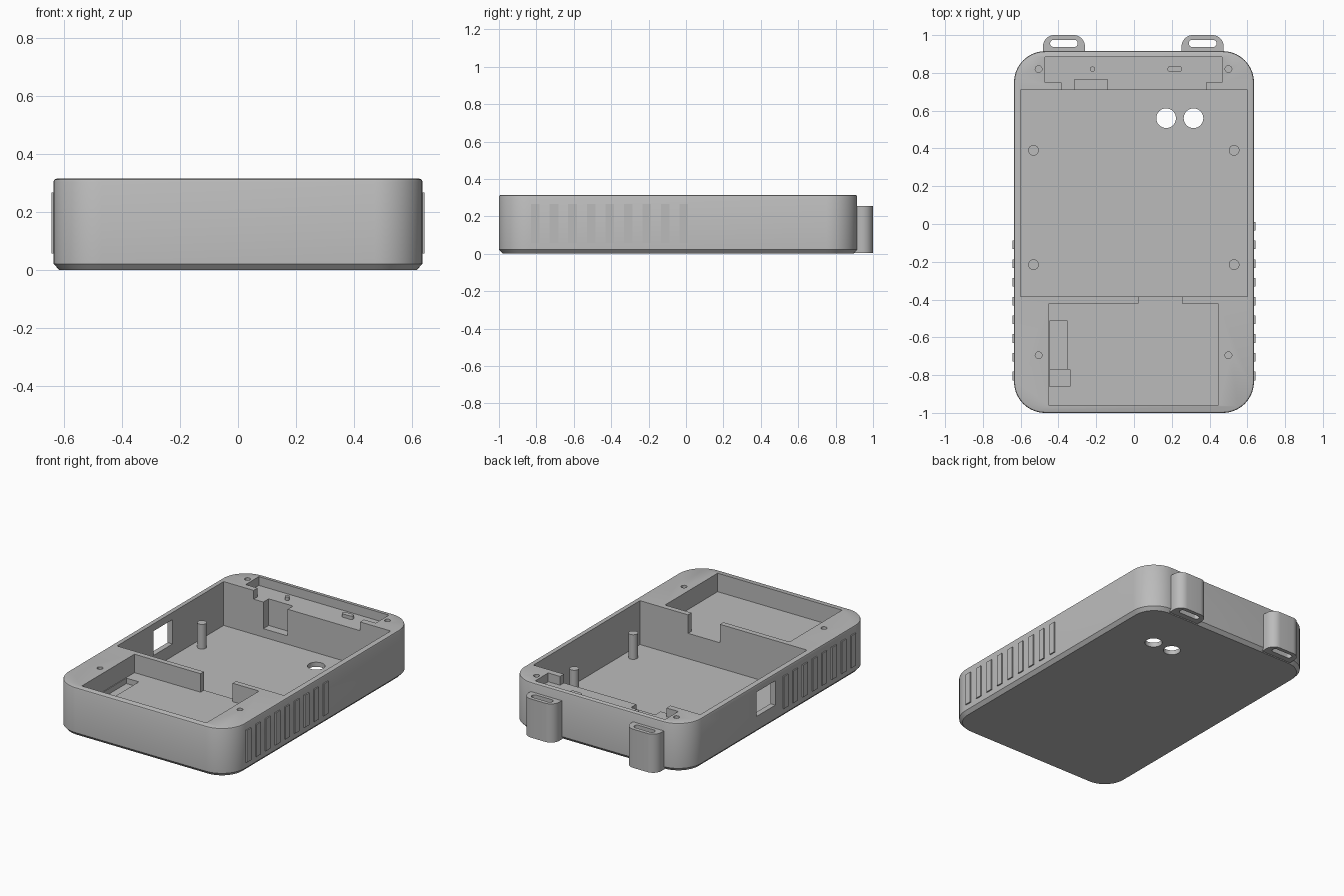
import bpy, bmesh, math

cube = bpy.data.objects.get("Cube")
if cube:
    bpy.data.objects.remove(cube, do_unlink=True)

grey = bpy.data.materials.new("plastic_grey")
grey.use_nodes = True
grey.diffuse_color = (0.5, 0.5, 0.5, 1)
grey.node_tree.nodes["Principled BSDF"].inputs["Base Color"].default_value = (0.5, 0.5, 0.5, 1)


def rounded(x0, x1, y0, y1, r=0.0, r_front=None, steps=10):
    """Counter-clockwise rectangle; r rounds the back corners, r_front the front ones."""
    rf = r if r_front is None else r_front
    pts = []
    for cx, cy, sx, sy, rad, start in ((x1, y1, -1, -1, r, 0), (x0, y1, 1, -1, r, 90),
                                       (x0, y0, 1, 1, rf, 180), (x1, y0, -1, 1, rf, 270)):
        if rad == 0:
            pts.append((cx, cy))
            continue
        for i in range(steps + 1):
            a = math.radians(start + 90 * i / steps)
            pts.append((cx + sx * rad + rad * math.cos(a), cy + sy * rad + rad * math.sin(a)))
    return pts


def circle(x, y, r, n=32):
    return [(x + r * math.cos(math.tau * i / n), y + r * math.sin(math.tau * i / n)) for i in range(n)]


def loft(name, layers):
    """Closed solid through (outline, z) layers with equal point counts."""
    bm = bmesh.new()
    rings = [[bm.verts.new((x, y, z)) for x, y in pts] for pts, z in layers]
    n = len(rings[0])
    for lo, hi in zip(rings, rings[1:]):
        for i in range(n):
            j = (i + 1) % n
            bm.faces.new((lo[i], lo[j], hi[j], hi[i]))
    bm.faces.new(rings[0][::-1])
    bm.faces.new(rings[-1])
    bmesh.ops.recalc_face_normals(bm, faces=bm.faces)
    mesh = bpy.data.meshes.new(name)
    bm.to_mesh(mesh)
    bm.free()
    mesh.materials.append(grey)
    obj = bpy.data.objects.new(name, mesh)
    bpy.context.collection.objects.link(obj)
    return obj


def prism(name, pts, z0, z1):
    return loft(name, [(pts, z0), (pts, z1)])


def activate(obj):
    bpy.ops.object.select_all(action='DESELECT')
    obj.select_set(True)
    bpy.context.view_layer.objects.active = obj


def cut(target, pts, z0, z1):
    cutter = prism("cutter", pts, z0, z1)
    cutter.hide_render = True
    mod = target.modifiers.new("cut", 'BOOLEAN')
    mod.operation = 'DIFFERENCE'
    mod.solver = 'EXACT'
    mod.object = cutter
    activate(target)
    bpy.ops.object.modifier_apply(modifier=mod.name)
    bpy.data.objects.remove(cutter, do_unlink=True)


def smooth(obj):
    activate(obj)
    bpy.ops.object.shade_smooth_by_angle(angle=math.radians(25))


W, FRONT, BACK, TOP, R = 0.635, -1.0, 0.915, 0.315, 0.165
FLOOR, ABOVE = 0.03, 0.4
FRONT_FLOOR, BACK_FLOOR = 0.195, 0.258


def shell(inset):
    return rounded(-W + inset, W - inset, FRONT + inset, BACK - inset, R - inset, steps=14)


# Case body with chamfered base and softened rim
case = loft("case_body", [(shell(0.02), 0), (shell(0), 0.022), (shell(0), TOP - 0.01),
                          (shell(0.003), TOP - 0.003), (shell(0.01), TOP)])

# Main compartment
cut(case, rounded(-0.6, 0.6, -0.385, 0.71), FLOOR, ABOVE)
# Front tray with a gap into the main compartment
cut(case, [(-0.45, -0.96), (0.445, -0.96), (0.445, -0.42), (0.255, -0.42), (0.255, -0.36),
           (0.025, -0.36), (0.025, -0.42), (-0.45, -0.42)], FRONT_FLOOR, ABOVE)
# Back tray, open toward the main compartment
cut(case, [(-0.385, 0.69), (0.38, 0.69), (0.38, 0.75), (0.465, 0.75), (0.465, 0.885),
           (-0.47, 0.885), (-0.47, 0.75), (-0.385, 0.75)], BACK_FLOOR, ABOVE)
# Connector notch and tray recesses
cut(case, rounded(-0.315, -0.14, 0.68, 0.765), 0.085, ABOVE)
cut(case, rounded(-0.445, -0.355, -0.79, -0.51), FRONT_FLOOR - 0.035, 0.25)
cut(case, rounded(-0.448, -0.34, -0.86, -0.77), FRONT_FLOOR - 0.06, 0.25)
# Side window
cut(case, rounded(-0.7, -0.55, -0.01, 0.185), 0.11, 0.268)
# Round openings through the floor
for x in (0.17, 0.315):
    cut(case, circle(x, 0.56, 0.052, 40), -0.1, 0.1)
# Screw holes in the rim
for x in (-0.505, 0.5):
    for y in (-0.695, 0.82):
        cut(case, circle(x, y, 0.018, 20), 0.17, ABOVE)
smooth(case)

# Mounting posts
for side, x in (("right", -0.532), ("left", 0.53)):
    for end, y in (("front", -0.215), ("back", 0.39)):
        smooth(prism(f"{end}_{side}_post", circle(x, y, 0.028), FLOOR - 0.01, 0.19))

# Locating pins in the back tray
smooth(prism("round_pin", circle(-0.22, 0.82, 0.014, 20), BACK_FLOOR - 0.01, BACK_FLOOR + 0.022))
smooth(prism("oblong_pin", rounded(0.177, 0.255, 0.805, 0.835, 0.0149), BACK_FLOOR - 0.01, BACK_FLOOR + 0.022))

# Grip ribs along both sides
for side, s, count in (("left", 1, 9), ("right", -1, 8)):
    for i in range(count):
        y = -0.805 + 0.0992 * i
        xs = sorted((s * 0.625, s * 0.643))
        prism(f"{side}_grip_rib_{i + 1}", rounded(*xs, y - 0.023, y + 0.023), 0.058, 0.267)

# Strap loops on the back
for side, x0, x1 in (("right", -0.482, -0.26), ("left", 0.252, 0.475)):
    loop = prism(f"{side}_strap_loop", rounded(x0, x1, 0.9, 1.0, 0.06, 0), 0.004, 0.255)
    cut(loop, rounded(x0 + 0.038, x1 - 0.038, 0.937, 0.975, 0.0189), -0.1, ABOVE)
    smooth(loop)
